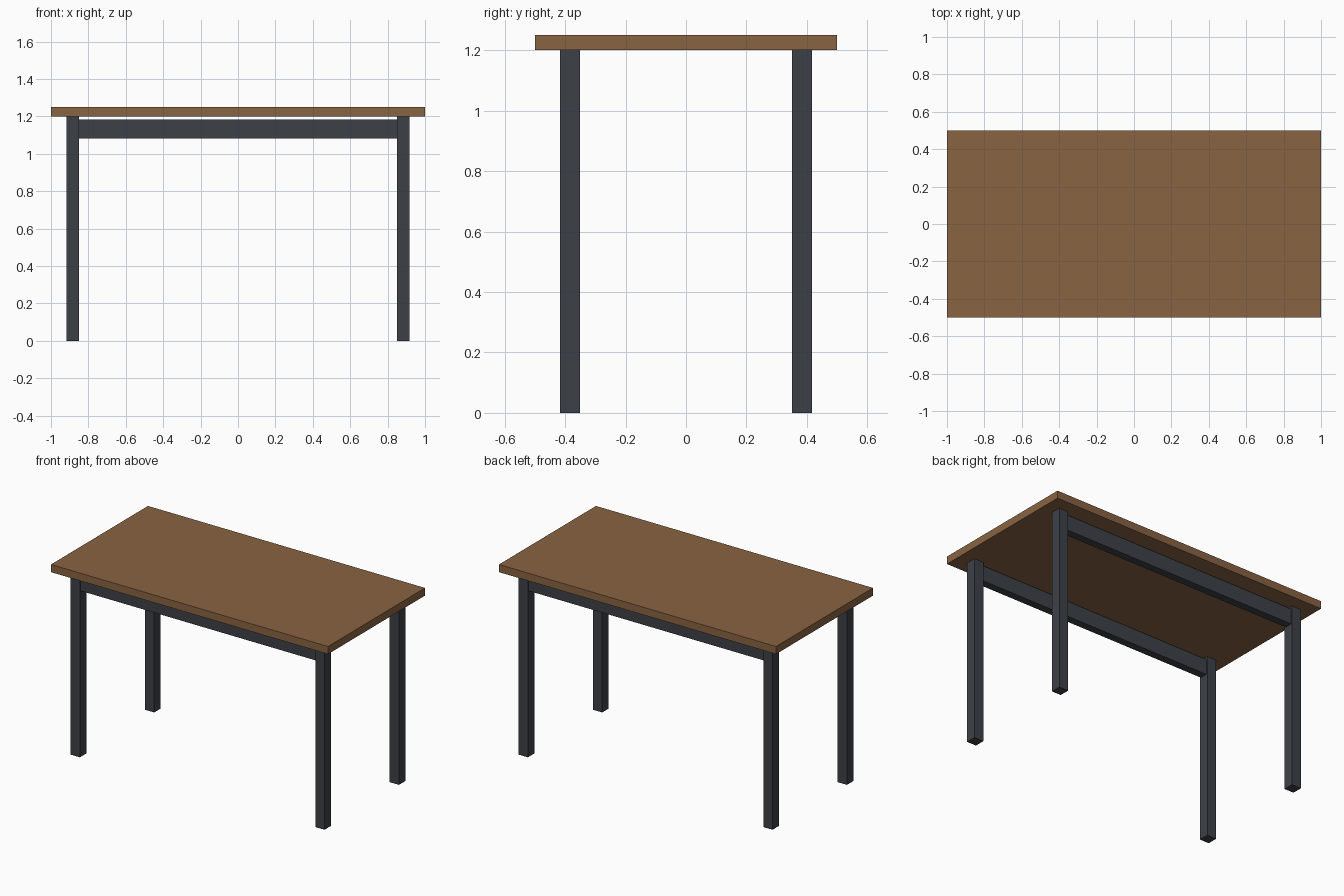
import bpy

default_cube = bpy.data.objects.get("Cube")
if default_cube:
    bpy.data.objects.remove(default_cube, do_unlink=True)


def make_material(name, rgb):
    mat = bpy.data.materials.new(name)
    mat.use_nodes = True
    color = (*rgb, 1.0)
    mat.diffuse_color = color
    bsdf = next(n for n in mat.node_tree.nodes if n.type == "BSDF_PRINCIPLED")
    bsdf.inputs["Base Color"].default_value = color
    return mat


def add_box(name, size, center, mat):
    bpy.ops.mesh.primitive_cube_add(size=1, location=center)
    obj = bpy.context.object
    obj.name = name
    obj.scale = size
    bpy.ops.object.transform_apply(location=False, rotation=False, scale=True)
    obj.data.materials.append(mat)
    return obj


wood = make_material("warm brown wood", (0.25, 0.125, 0.054))
metal = make_material("dark grey metal", (0.046, 0.052, 0.062))

# Main dimensions
LENGTH, DEPTH, HEIGHT = 2.0, 1.0, 1.25
TOP_THICK = 0.05
LEG = 0.0667
LEG_X, LEG_Y = 0.8833, 0.3833
LEG_HEIGHT = HEIGHT - TOP_THICK
RAIL_HEIGHT, RAIL_THICK, RAIL_Z = 0.1, 0.05, 1.133

# Tabletop
add_box("tabletop", (LENGTH, DEPTH, TOP_THICK),
        (0, 0, HEIGHT - TOP_THICK / 2), wood)

# Legs at the corners, with a long rail between each front and back pair
for side_y, row in ((-1, "front"), (1, "back")):
    for side_x, hand in ((-1, "right"), (1, "left")):
        add_box(f"{row}_{hand}_leg", (LEG, LEG, LEG_HEIGHT),
                (side_x * LEG_X, side_y * LEG_Y, LEG_HEIGHT / 2), metal)
    add_box(f"{row}_rail", (2 * LEG_X - LEG, RAIL_THICK, RAIL_HEIGHT),
            (0, side_y * LEG_Y, RAIL_Z), metal)
